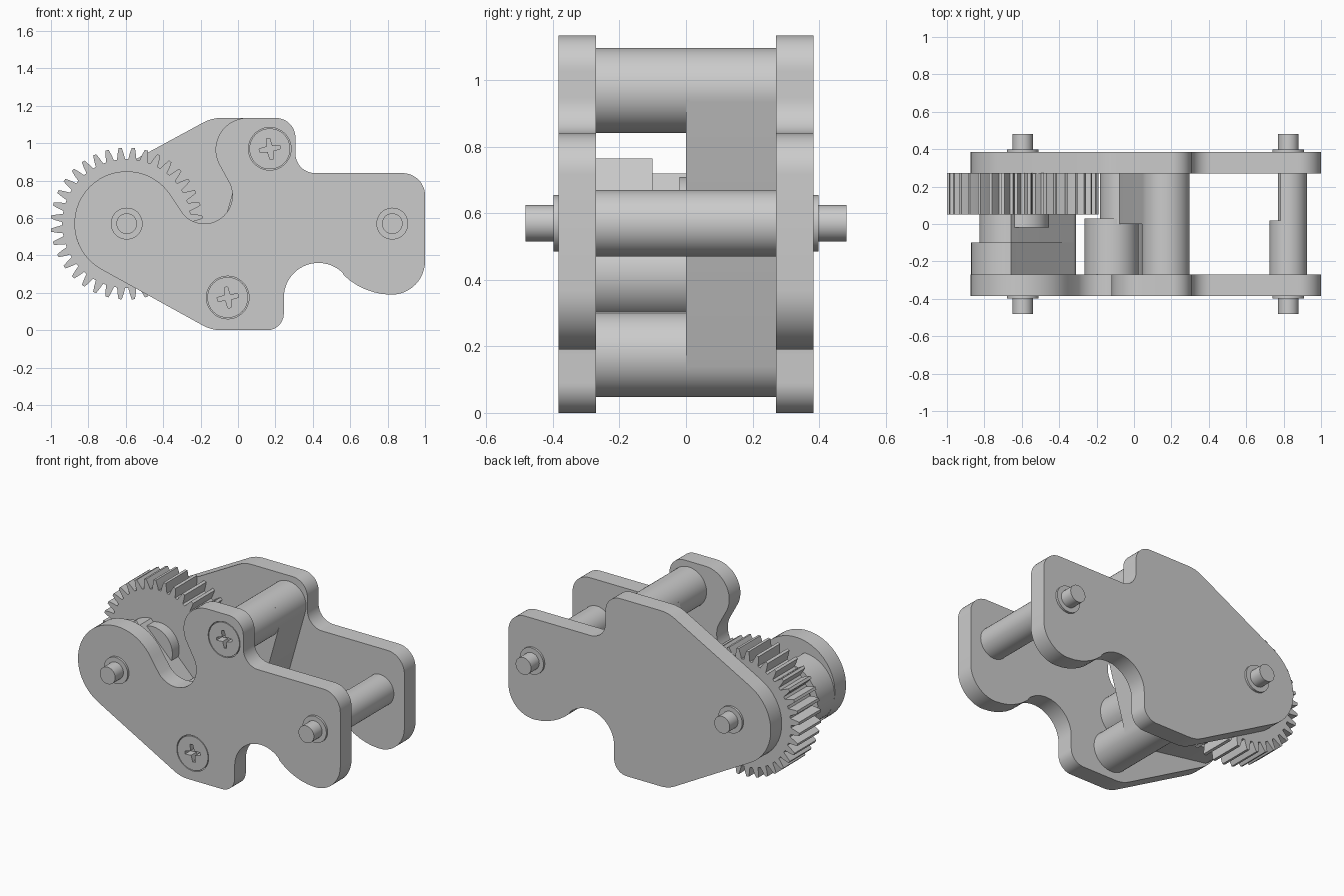
import bpy, bmesh
from math import sin, cos, radians, pi, atan2, degrees

if "Cube" in bpy.data.objects:
    bpy.data.objects.remove(bpy.data.objects["Cube"])

GEAR = (-0.595, 0.57)
PIN = (0.825, 0.57)
SCREWS = [(0.17, 0.97), (-0.055, 0.175)]


def arc(cx, cz, r, a0, a1):
    n = max(3, int(abs(a1 - a0) / 7))
    angles = [radians(a0 + (a1 - a0) * i / n) for i in range(n + 1)]
    return [(cx + r * cos(a), cz + r * sin(a)) for a in angles]


def circle(c, r):
    return arc(*c, r, 0, 360)[:-1]


def prism(name, pts, y0, y1, angle=30):
    """Extrude an x/z outline from y0 to y1, with flat caps and smooth walls."""
    bm = bmesh.new()
    face = bm.faces.new([bm.verts.new((x, y0, z)) for x, z in pts])
    new = bmesh.ops.extrude_face_region(bm, geom=[face])["geom"]
    verts = [g for g in new if isinstance(g, bmesh.types.BMVert)]
    bmesh.ops.translate(bm, verts=verts, vec=(0, y1 - y0, 0))
    bmesh.ops.recalc_face_normals(bm, faces=bm.faces)
    me = bpy.data.meshes.new(name)
    bm.to_mesh(me)
    bm.free()
    ob = bpy.data.objects.new(name, me)
    bpy.context.collection.objects.link(ob)
    bpy.ops.object.select_all(action='DESELECT')
    bpy.context.view_layer.objects.active = ob
    ob.select_set(True)
    bpy.ops.object.shade_smooth_by_angle(angle=radians(angle))
    for p in me.polygons:
        if abs(p.normal.y) > .9:
            p.use_smooth = False
    return ob


def capsule(name, a, b, r, y0, y1):
    """Hull of two equal circles; a is the upper one."""
    d = degrees(atan2(a[1] - b[1], a[0] - b[0]))
    return prism(name, arc(*a, r, d - 90, d + 90) + arc(*b, r, d + 90, d + 270), y0, y1)


def cut(ob, cutter):
    cutter.data.shade_flat()
    cutter.hide_render = True
    cutter.hide_set(True)
    m = ob.modifiers.new("cut", 'BOOLEAN')
    m.operation = 'DIFFERENCE'
    m.solver = 'EXACT'
    m.object = cutter


# Side plates: shared lower and right edge, different left edge
shared = (arc(-.09, .2, .2, 240.5, 270) + arc(.155, .09, .09, 270, 360)
          + arc(.43, .175, .185, 180, 45) + arc(.825, .565, .375, 226, 268)
          + arc(.82, .37, .18, 270, 360) + arc(.88, .72, .12, 0, 90)
          + arc(.412, .945, .105, 270, 180) + arc(.202, 1.03, .105, 0, 90))
hook = (arc(.05, .965, .17, 90, 205) + arc(-.18, .72, .15, 25, -140)
        + arc(*GEAR, .28, 30, 240.5))
slope = arc(-.09, .935, .2, 90, 119.5) + arc(*GEAR, .28, 119.5, 240.5)
front_plate = prism("front_plate", shared + hook, -.384, -.27)
back_plate = prism("back_plate", shared + slope, .27, .384)

# Screws with cross recesses, and the posts behind them
for i, (x, z) in enumerate(SCREWS):
    cut(front_plate, prism(f"screw_hole_cutter_{i}", circle((x, z), .114), -.5, -.28))
    head = prism(f"screw_head_{i}", circle((x, z), .109), -.384, -.275)
    t = radians(10)
    cross = []
    for k in range(4):
        for u, v in ((.014, -.014), (.056, -.009), (.056, .009)):
            a = t + k * pi / 2
            cross.append((x + u * cos(a) - v * sin(a), z + u * sin(a) + v * cos(a)))
    cut(head, prism(f"cross_cutter_{i}", cross, -.5, -.33))
    prism(f"spacer_post_{i}", circle((x, z), .128), -.275, .01)

# Connecting bar around both posts, with a shoulder on its lower left
capsule("connecting_bar", *SCREWS, .128, 0, .275)
capsule("bar_shoulder", (-.055, .44), SCREWS[1], .127, 0, .275)

# Gear with tapered teeth
teeth, outline = 36, []
for i in range(teeth):
    for f, r in ((-.36, .345), (-.25, .375), (-.12, .406), (.12, .406), (.25, .375), (.36, .345)):
        a = 2 * pi * (i + f) / teeth + pi / 36
        outline.append((GEAR[0] + r * cos(a), GEAR[1] + r * sin(a)))
prism("gear", outline, .05, .272, 25)
prism("gear_hub", circle(GEAR, .14), -.02, .06)

# Stepped pawl and rest behind the front plate
for name, r, ya, yb in (("pawl_base", .215, -.275, -.10), ("pawl_step", .17, -.105, .05)):
    prism(name, arc(-.657, .55, r, 90, 240) + arc(-.36, .35, .05, 270, 405), ya, yb)
prism("rest_post", circle((-.12, .42), .145), -.275, .03)
prism("rest_web", [(-.262, .40), (-.182, .175), (-.055, .175), (-.02, .37), (-.12, .42)],
      -.275, .01)

# Right spacer: round at the front, flat-sided at the back
prism("pin_spacer", circle(PIN, .1), -.275, .02)
prism("pin_spacer_flat", arc(*PIN, .1, -114, 114), .02, .275)

# Shafts and collars on both sides
for label, c in (("gear", GEAR), ("pin", PIN)):
    prism(f"{label}_shaft", circle(c, .055), -.482, .482)
    for side, s in (("front", -1), ("back", 1)):
        prism(f"{label}_{side}_collar", circle(c, .085), s * .37, s * .398)
